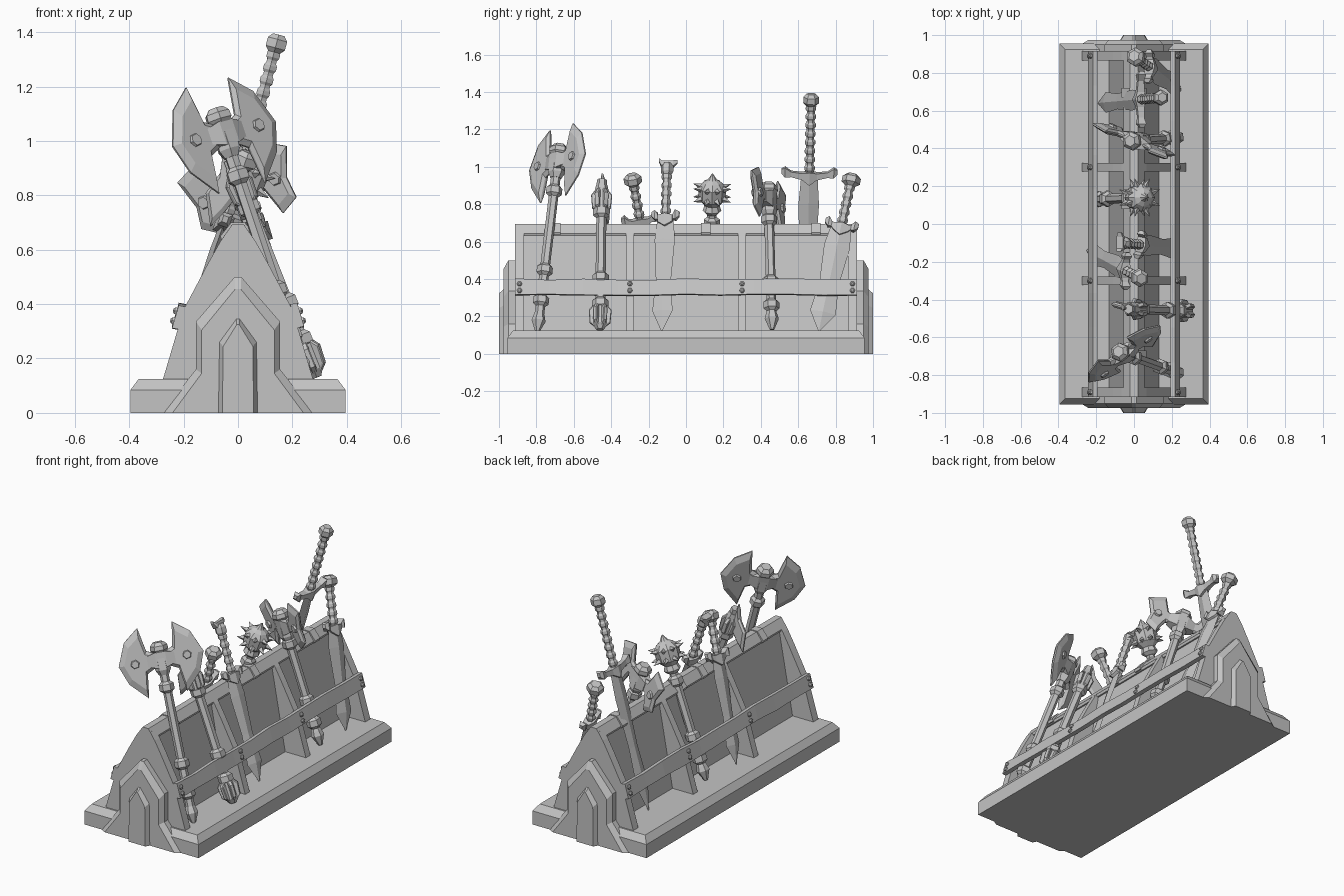
import bpy, bmesh, math, random
from mathutils import Vector, Matrix

random.seed(4)
old = bpy.data.objects.get("Cube")
if old:
    bpy.data.objects.remove(old)

stone = bpy.data.materials.new("plain grey")
stone.use_nodes = True
stone.diffuse_color = (0.55, 0.55, 0.55, 1)
stone.node_tree.nodes["Principled BSDF"].inputs["Base Color"].default_value = stone.diffuse_color
I = Matrix.Identity(4)


def loft(name, rings, m=I):
    """Skin a stack of equal loops and cap both ends."""
    bm = bmesh.new()
    loops = [[bm.verts.new(m @ Vector(p)) for p in r] for r in rings]
    n = len(loops[0])
    for a, b in zip(loops, loops[1:]):
        for i in range(n):
            j = (i + 1) % n
            bm.faces.new((a[i], a[j], b[j], b[i]))
    bm.faces.new(loops[0])
    bm.faces.new(loops[-1])
    bmesh.ops.recalc_face_normals(bm, faces=bm.faces)
    me = bpy.data.meshes.new(name)
    bm.to_mesh(me)
    bm.free()
    me.materials.append(stone)
    ob = bpy.data.objects.new(name, me)
    bpy.context.collection.objects.link(ob)
    return ob


def lathe(name, m, profile, sides=6, flat=1.0):
    """Profile of (radius, height) turned about the local z axis."""
    turn = [2 * math.pi * k / sides for k in range(sides)]
    return loft(name, [[(r * math.cos(t), r * flat * math.sin(t), z) for t in turn]
                       for r, z in profile], m)


def bar(name, m, stations):
    """Bar along local x from (x, half height, half depth, z) stations."""
    return loft(name, [[(x, -d, z - h), (x, d, z - h), (x, d, z + h), (x, -d, z + h)]
                       for x, h, d, z in stations], m)


def plate(name, m, outline, thick, inset=0.75, rim=0.004):
    """Flat blade in local xz with bevelled faces."""
    cx = sum(p[0] for p in outline) / len(outline)
    cz = sum(p[1] for p in outline) / len(outline)
    small = [(cx + (x - cx) * inset, cz + (z - cz) * inset) for x, z in outline]
    return loft(name, [[(x, y, z) for x, z in o] for o, y in
                       ((small, -thick), (outline, -rim), (outline, rim), (small, thick))], m)


def prism(name, half, y0, y1):
    """Symmetric xz outline, given by its right half, extruded along y."""
    pts = half + [(-x, z) for x, z in reversed(half)]
    return loft(name, [[(x, y, z) for x, z in pts] for y in (y0, y1)])


def frame(a, b, w=(0, 1, 0)):
    """Local z runs from a to b, local x follows w. Returns matrix and length."""
    a, b, w = Vector(a), Vector(b), Vector(w)
    z = (b - a).normalized()
    x = (w - z * w.dot(z)).normalized()
    m = Matrix((x, z.cross(x), z)).transposed().to_4x4()
    return Matrix.Translation(a) @ m, (b - a).length


# Plinth with a chamfered top
loft("plinth", [[(-x, -y, z), (x, -y, z), (x, y, z), (-x, y, z)]
                for x, y, z in ((.395, .955, 0), (.395, .955, .085), (.365, .925, .125))])

# Recessed centre wall, ridge beam and sloping ribs
prism("centre_wall", [(.135, .11), (.035, .66)], -.89, .89)
prism("ridge_beam", [(.05, .63), (.055, .645), (.02, .695)], -.9, .9)
rib = [(.28, .11), (.20, .38), (.11, .55), (.065, .63), (.02, .695)]
for y in (-.30, .30):
    prism("rib", rib, y - .022, y + .022)
for s in (-1, 1):
    prism("end_wall", rib, s * .865, s * .915)
    for y in (.33, .92):
        prism("ridge_block", [(.06, .635), (.065, .65), (.025, .7)],
              s * (y - .25), s * (y - .20))

# Stepped arches on both ends
outer = [(.28, 0), (.155, .16), (.155, .335), (.012, .50)]
inner = [(.072, 0), (.068, .26), (.006, .345)]
for s in (-1, 1):
    for name, half, y0, y1, kx, kz in (("outer_arch", outer, .9, .975, .86, .91),
                                       ("inner_arch", inner, .94, 1.0, .8, .94)):
        full = half + [(-x, z) for x, z in reversed(half)]
        loft(name, [[(x, s * y0, z) for x, z in full],
                    [(x, s * (y1 - .025), z) for x, z in full],
                    [(x * kx, s * y1, z * kz) for x, z in full]])

# Uneven retaining planks with paired bolts
for s in (-1, 1):
    rings = []
    for k in range(11):
        y = -.915 + .183 * k
        lo, hi = .31 + random.uniform(-.006, .006), .40 + random.uniform(-.006, .006)
        rings.append([(s * .218, y, lo), (s * .243, y, lo + .005),
                      (s * .218, y, hi), (s * .192, y, hi - .005)])
    loft("plank", rings)
    for y in (-.89, -.30, .30, .89):
        for z in (.338, .374):
            x = .243 - (z - .31) * .28
            m, _ = frame((s * x, y, z), (s * (x + .018), y, z + .005))
            lathe("bolt", m, [(.014, -.01), (.014, .008), (.006, .014)])


def sword(name, a, b, w, grip, guard, width, pommel=.042):
    m, length = frame(a, b, w)
    lathe(name + "_pommel", m, [(pommel * .6, 0), (pommel, .018), (pommel, .05), (.022, .07)])
    steps = max(3, round((grip - .06) / .045))
    wrap = []
    for k in range(steps):
        z = .06 + (grip - .06) * k / steps
        wrap += [(.021, z), (.028, z + .01), (.028, z + .026), (.021, z + .036)]
    lathe(name + "_grip", m, wrap + [(.022, grip + .02)])
    g = guard
    bar(name + "_guard", m, [(-g - .02, .012, .01, grip - .01), (-g, .026, .022, grip - .005),
                             (-g * .75, .014, .016, grip + .005), (-.04, .018, .02, grip + .015),
                             (0, .035, .032, grip + .025), (.04, .018, .02, grip + .015),
                             (g * .75, .014, .016, grip + .005), (g, .026, .022, grip - .005),
                             (g + .02, .012, .01, grip - .01)])
    end = length - grip
    lathe(name + "_blade", m, [(width * .8, grip + .02), (width, grip + end * .2),
                               (width * .75, grip + end * .55), (width, grip + end * .82),
                               (.002, length)], 4, .28)


sword("great_sword", (.15, .67, 1.39), (-.19, .64, .12), (0, 1, 0), .44, .13, .055)
sword("end_sword", (0, .89, .96), (.25, .71, .12), (0, 1, 0), .29, .07, .07, .05)
sword("long_sword", (-.06, -.10, 1.02), (.24, -.13, .12), (.2, 1, 0), .30, .055, .055, .034)
sword("short_sword", (.04, -.29, .96), (-.25, -.14, .13), (0, 1, 0), .26, .08, .06, .048)

# Forked top of the long sword
m, _ = frame((-.06, -.10, .99), (-.085, -.10, 1.05))
bar("forked_pommel", m, [(-.045, .008, .01, .05), (-.03, .016, .018, .025),
                         (.03, .016, .018, .025), (.055, .008, .01, .04)])


def shaft(name, m, length, r=.026):
    """Ringed six-sided pole with a pointed foot."""
    rings = [(.012, 0), (.038, .06), (.03, .09), (r, .1)]
    for f in (.17, .34, .78):
        z = length * f
        rings += [(r, z - .03), (r * 1.65, z - .015), (r * 1.65, z + .02), (r, z + .035)]
    lathe(name, m, rings + [(r, length)])


def double_axe(name, a, b, w, head, outline, thick):
    m, length = frame(a, b, w)
    shaft(name + "_shaft", m, length)
    lathe(name + "_cap", m, [(.03, head - .09), (.045, head - .06), (.04, head + .04),
                             (.052, head + .055), (.05, head + .08), (.03, head + .1)])
    for s in (-1, 1):
        plate(name + "_blade", m, [(s * x, head + z) for x, z in outline], thick)
        for d in (-1, 1):
            c = m @ Vector((s * .15, d * thick * .8, head))
            t = m @ Vector((s * .15, d * (thick + .012), head))
            lathe(name + "_stud", frame(c, t)[0], [(.028, 0), (.022, .014)])
    bar(name + "_socket", m, [(-.08, .03, .02, head), (-.03, .045, .036, head),
                              (.03, .045, .036, head), (.08, .03, .02, head)])


double_axe("great_axe", (.25, -.795, .12), (-.07, -.68, 1.08), (.8, .6, .1), .96,
           [(.03, .04), (.075, .06), (.10, .20), (.19, .13), (.245, 0),
            (.205, -.11), (.11, -.21), (.09, -.07), (.03, -.04)], .02)
double_axe("forked_axe", (.25, .46, .13), (-.01, .44, .88), (.9, -.4, .22), .73,
           [(.03, .03), (.09, .05), (.13, .15), (.23, .1), (.19, -.01),
            (.20, -.09), (.13, -.13), (.09, -.03), (.03, -.03)], .016)

# Spiked mace on the far side
m, length = frame((-.23, .13, .13), (.03, .14, .86))
shaft("spiked_mace_shaft", m, length)
lathe("spiked_mace_head", m, [(.03, length - .12), (.05, length - .10), (.04, length - .07),
                              (.07, length - .04), (.075, length + .03), (.05, length + .06),
                              (.025, length + .075), (.003, length + .11)], 8)
for k in range(8):
    t = k * math.pi / 4 + math.pi / 8
    for z in (-.025, .025):
        c = m @ Vector((.05 * math.cos(t), .05 * math.sin(t), length + z))
        p = m @ Vector((.108 * math.cos(t), .108 * math.sin(t), length + z * 1.5))
        lathe("mace_spike", frame(c, p, (.1, .2, 1))[0], [(.022, 0), (.001, (p - c).length)], 4)

# Flanged mace, flanged at its foot and bladed at its top
m, length = frame((.29, -.46, .13), (-.03, -.45, .93))
shaft("flanged_mace_shaft", m, length, .027)
for base, size in ((0, .055), (length - .2, .05)):
    lathe("mace_core", m, [(.02, base), (.042, base + .03), (.042, base + .12),
                           (.03, base + .17)])
    for k in range(6):
        plate("mace_flange", m @ Matrix.Rotation(k * math.pi / 3, 4, "Z"),
              [(.02, base + .01), (size, base + .04), (size + .006, base + .11),
               (.02, base + .16)], .012, .85, .008)
m, length = frame((.29, -.46, .13), (-.03, -.45, .93), (-1, .2, 0))
plate("mace_top_blade", m, [(.02, length - .13), (.09, length - .17), (.16, length - .2),
                            (.13, length - .08), (.05, length - .03), (.01, length + .04)], .014)
